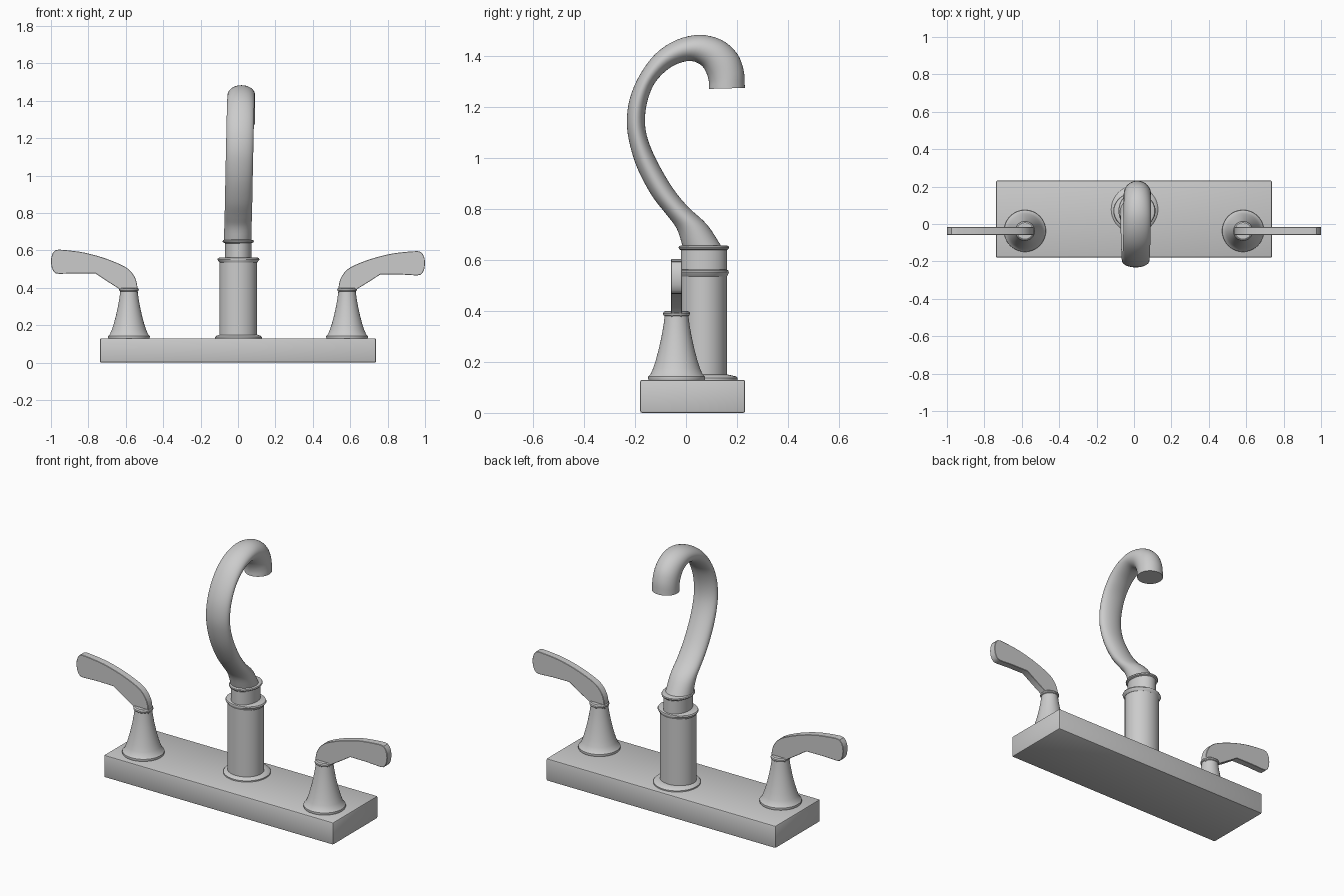
import bpy, bmesh
from math import sin, cos, tau
from mathutils import Vector

if "Cube" in bpy.data.objects:
    bpy.data.objects.remove(bpy.data.objects["Cube"])


def finish(name, bm, smooth=True):
    bmesh.ops.recalc_face_normals(bm, faces=bm.faces)
    me = bpy.data.meshes.new(name)
    bm.to_mesh(me)
    bm.free()
    ob = bpy.data.objects.new(name, me)
    bpy.context.collection.objects.link(ob)
    bpy.ops.object.select_all(action='DESELECT')
    ob.select_set(True)
    bpy.context.view_layer.objects.active = ob
    if smooth:
        bpy.ops.object.shade_smooth_by_angle(angle=0.6)
    return ob


def loft(name, rings):
    """Skin a list of closed rings and cap both ends."""
    bm = bmesh.new()
    vs = [[bm.verts.new(p) for p in ring] for ring in rings]
    n = len(vs[0])
    for a, b in zip(vs, vs[1:]):
        for i in range(n):
            j = (i + 1) % n
            bm.faces.new((a[i], a[j], b[j], b[i]))
    bm.faces.new(vs[0])
    bm.faces.new(vs[-1])
    return finish(name, bm)


def turned(name, cx, cy, profile, n=48):
    """Stack of ellipses from (z, rx, ry)."""
    return loft(name, [[(cx + rx * cos(tau * i / n), cy + ry * sin(tau * i / n), z)
                        for i in range(n)] for z, rx, ry in profile])


def smooth_path(pts, steps):
    """Catmull-Rom through the points."""
    p = [2 * pts[0] - pts[1]] + pts + [2 * pts[-1] - pts[-2]]
    out = []
    for a, b, c, d in zip(p, p[1:], p[2:], p[3:]):
        for s in range(steps):
            t = s / steps
            out.append(0.5 * (2 * b + (c - a) * t + (2 * a - 5 * b + 4 * c - d) * t * t
                              + (3 * b - a - 3 * c + d) * t ** 3))
    return out + [pts[-1]]


# Deck plate
bm = bmesh.new()
bmesh.ops.create_cube(bm, size=1)
for v in bm.verts:
    v.co = (v.co.x * 1.476, v.co.y * 0.412 + 0.026, (v.co.z + 0.5) * 0.13)
bmesh.ops.bevel(bm, geom=bm.edges[:], offset=0.008, segments=2, affect='EDGES', profile=0.5)
finish("deck_plate", bm)

# Column with foot flange and collars
turned("column_flange", 0.003, 0.078, [(0.125, 0.125, 0.125), (0.137, 0.125, 0.125),
                                      (0.143, 0.119, 0.119), (0.15, 0.098, 0.088)])
turned("column", 0.001, 0.07, [(0.13, 0.1, 0.091), (0.54, 0.1, 0.091)])
turned("column_collar", 0.002, 0.07, [(0.535, 0.1, 0.091), (0.545, 0.109, 0.096),
                                     (0.552, 0.113, 0.098), (0.559, 0.109, 0.096),
                                     (0.562, 0.1, 0.091)])
turned("column_neck", 0.002, 0.07, [(0.55, 0.071, 0.09), (0.645, 0.071, 0.09)])
turned("neck_collar", 0.001, 0.07, [(0.638, 0.071, 0.09), (0.643, 0.081, 0.097),
                                   (0.649, 0.084, 0.099), (0.654, 0.081, 0.097),
                                   (0.657, 0.07, 0.088)])

# Gooseneck spout: outer and inner edge of the side silhouette (y, z, y, z)
edges = [(-.012, .65, .141, .65), (-.036, .722, .083, .738), (-.075, .776, .008, .808),
         (-.133, .851, -.055, .886), (-.188, .953, -.114, .988), (-.220, 1.051, -.149, 1.071),
         (-.232, 1.141, -.161, 1.141), (-.220, 1.235, -.153, 1.216), (-.180, 1.328, -.125, 1.290),
         (-.118, 1.410, -.075, 1.345), (-.037, 1.463, -.024, 1.373), (.055, 1.483, .024, 1.380),
         (.141, 1.462, .063, 1.361), (.200, 1.410, .082, 1.329), (.226, 1.345, .090, 1.298),
         (.231, 1.275, .090, 1.271)]
outer = smooth_path([Vector((0, e[0], e[1])) for e in edges], 4)
inner = smooth_path([Vector((0, e[2], e[3])) for e in edges], 4)
rings = []
for k, (o, i) in enumerate(zip(outer, inner)):
    mid, half = (o + i) / 2, (o - i) / 2
    drift = -0.002 + 0.020 * min(1, k / 44)
    rings.append([mid + half * cos(tau * j / 40) + Vector((drift + 0.073 * sin(tau * j / 40), 0, 0))
                  for j in range(40)])
loft("spout", rings)

# Handles: flared base, ring and flat lever on each side
base = [(.125, .108), (.135, .112), (.143, .111), (.152, .102), (.175, .092), (.205, .082),
        (.25, .07), (.30, .059), (.345, .051), (.385, .046)]
ring = [(.378, .044), (.383, .051), (.389, .053), (.395, .051), (.4, .044)]
top_edge = [(.537, .375), (.54, .42), (.555, .462), (.59, .502), (.65, .532), (.73, .560),
            (.82, .582), (.90, .592), (.958, .596)]
tip = [(.977, .592), (.99, .577), (.998, .555), (1.0, .53), (.997, .503), (.988, .481),
       (.975, .469), (.955, .466)]
under = [(.87, .471), (.762, .472), (.70, .432), (.635, .392), (.625, .375)]
curve = [(p.x, p.y) for p in smooth_path([Vector(q) for q in top_edge], 3)]
for side, label, lift in ((-1, "left", 0.02), (1, "right", 0.0)):
    turned(label + "_handle_base", side * 0.583, -0.037, [(z, r, r) for z, r in base])
    turned(label + "_handle_ring", side * 0.583, -0.037, [(z, r, r) for z, r in ring])
    outline = [(x, z + lift * (x - 0.54)) for x, z in curve + tip + under]
    lever = loft(label + "_lever", [[(side * x, y, z) for x, z in outline] for y in (-0.058, -0.016)])
    bev = lever.modifiers.new("soft_edge", 'BEVEL')
    bev.width, bev.segments, bev.limit_method, bev.angle_limit = 0.002, 1, 'ANGLE', 1.0
